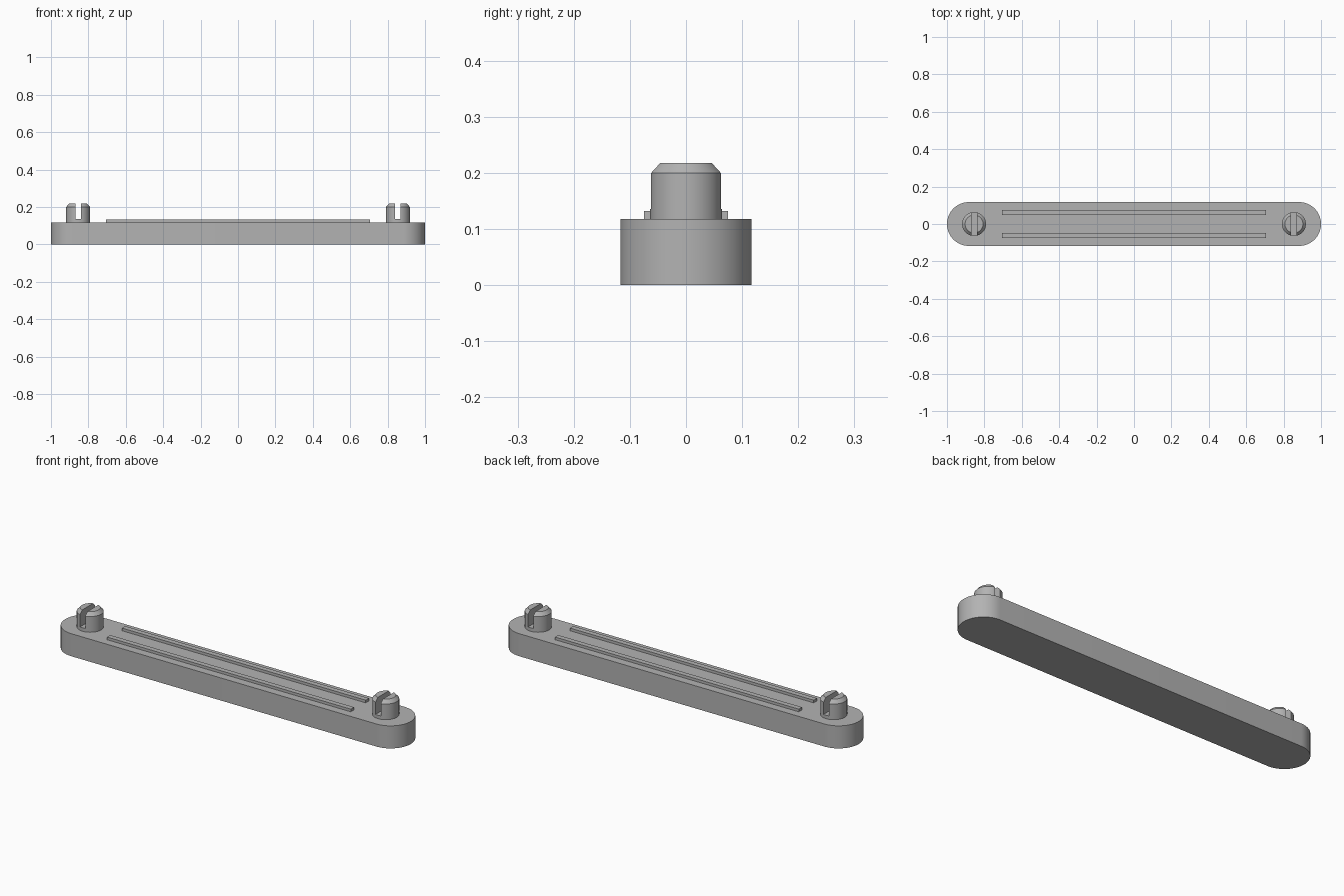
import bpy, bmesh, math

if "Cube" in bpy.data.objects:
    bpy.data.objects.remove(bpy.data.objects["Cube"], do_unlink=True)

grey = bpy.data.materials.new("plain grey")
grey.use_nodes = True
colour = (0.45, 0.45, 0.45, 1)
grey.diffuse_color = colour
grey.node_tree.nodes["Principled BSDF"].inputs["Base Color"].default_value = colour

BASE_TOP = 0.118
END_RADIUS = 0.117
PIN_X = 0.855


def finish(name, bm):
    """Turn a bmesh into a named grey object with crisp edges."""
    bmesh.ops.recalc_face_normals(bm, faces=bm.faces)
    mesh = bpy.data.meshes.new(name)
    bm.to_mesh(mesh)
    bm.free()
    mesh.materials.append(grey)
    obj = bpy.data.objects.new(name, mesh)
    bpy.context.collection.objects.link(obj)
    return obj


def select_only(obj):
    bpy.ops.object.select_all(action="DESELECT")
    obj.select_set(True)
    bpy.context.view_layer.objects.active = obj


def smooth(obj):
    select_only(obj)
    bpy.ops.object.shade_smooth_by_angle(angle=math.radians(30))


def box(name, lo, hi):
    bm = bmesh.new()
    bmesh.ops.create_cube(bm, size=1)
    for v in bm.verts:
        v.co = [a if c < 0 else b for c, a, b in zip(v.co, lo, hi)]
    return finish(name, bm)


def lathe(name, x, profile, steps=64):
    """Spin a radius and height profile about a vertical axis at x."""
    bm = bmesh.new()
    rings = []
    for r, z in profile:
        angles = [math.tau * i / steps for i in range(steps)]
        rings.append([bm.verts.new((x + r * math.cos(a), r * math.sin(a), z)) for a in angles])
    for low, high in zip(rings, rings[1:]):
        for i in range(steps):
            j = (i + 1) % steps
            bm.faces.new((low[i], low[j], high[j], high[i]))
    bm.faces.new(rings[0][::-1])
    bm.faces.new(rings[-1])
    return finish(name, bm)


# Long bar with semicircular ends
bm = bmesh.new()
outline = []
half = 32
for side, start in ((1, -math.pi / 2), (-1, math.pi / 2)):
    for i in range(half + 1):
        a = start + math.pi * i / half
        outline.append(bm.verts.new((side * (1 - END_RADIUS) + END_RADIUS * math.cos(a),
                                     END_RADIUS * math.sin(a), 0)))
floor = bm.faces.new(outline)
top = bmesh.ops.extrude_face_region(bm, geom=[floor], use_keep_orig=True)["geom"]
bmesh.ops.translate(bm, vec=(0, 0, BASE_TOP),
                    verts=[g for g in top if isinstance(g, bmesh.types.BMVert)])
smooth(finish("base_bar", bm))

# Two thin raised rails along the top
for label, y in (("front", -0.0615), ("back", 0.0615)):
    box(label + "_rail", (-0.705, y - 0.0135, BASE_TOP - 0.01), (0.705, y + 0.0135, 0.132))

# Chamfered round pins, each split by a slot running front to back
for label, x in (("right", -PIN_X), ("left", PIN_X)):
    pin = lathe(label + "_pin", x, [(0.064, BASE_TOP - 0.01), (0.064, 0.2), (0.048, 0.218)])
    cutter = box("slot_cutter", (x - 0.015, -0.1, 0.136), (x + 0.015, 0.1, 0.3))
    cutter.hide_render = True
    slot = pin.modifiers.new("slot", "BOOLEAN")
    slot.operation = "DIFFERENCE"
    slot.solver = "EXACT"
    slot.object = cutter
    select_only(pin)
    bpy.ops.object.modifier_apply(modifier=slot.name)
    bpy.data.objects.remove(cutter, do_unlink=True)
    smooth(pin)
